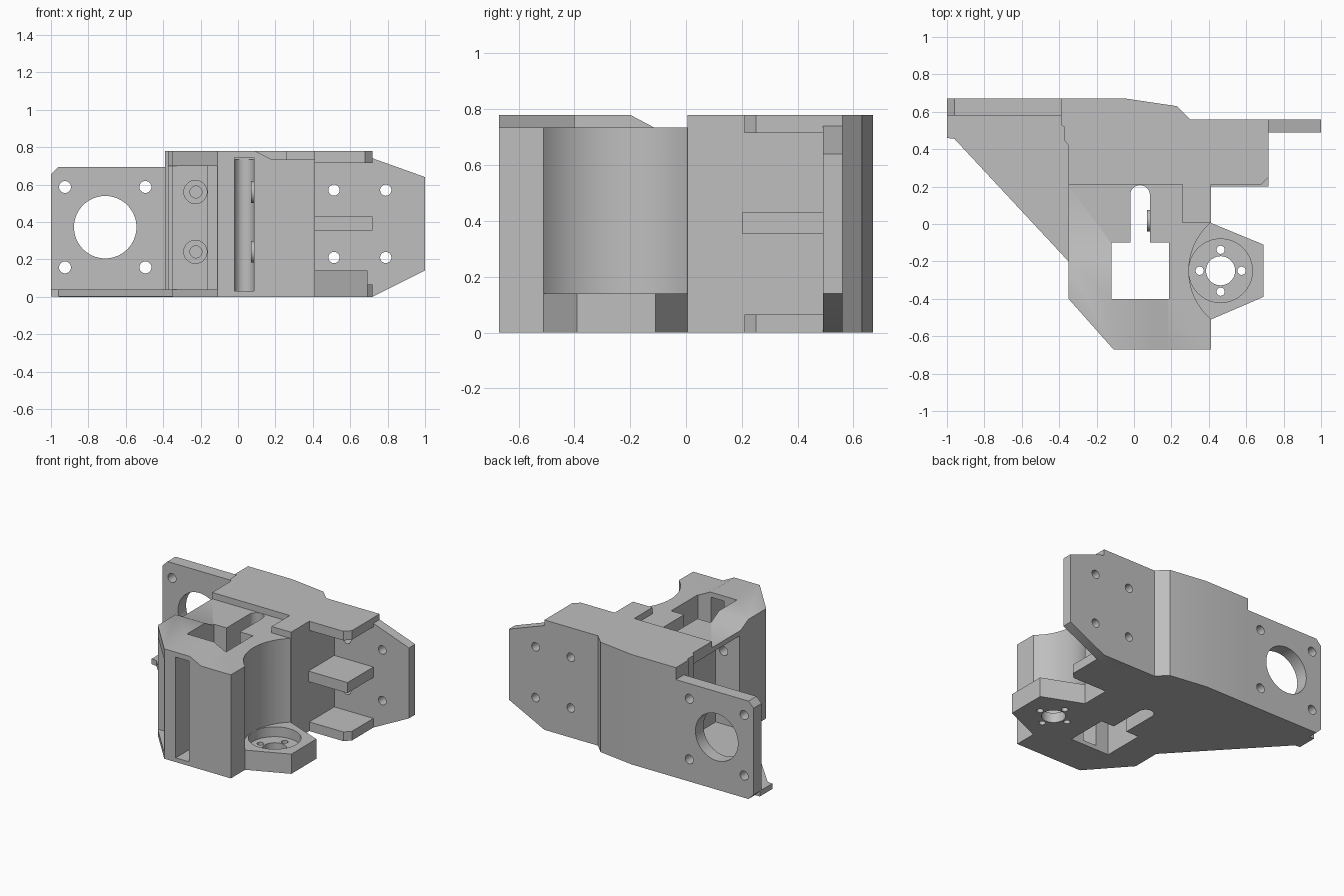
import bpy, bmesh, math
from mathutils import Matrix, Vector

old = bpy.data.objects.get("Cube")
if old:
    bpy.data.objects.remove(old, do_unlink=True)

GREY = (0.52, 0.52, 0.52, 1)
grey = bpy.data.materials.new("grey plastic")
grey.use_nodes = True
grey.diffuse_color = GREY
grey.node_tree.nodes["Principled BSDF"].inputs["Base Color"].default_value = GREY


def finish(name, bm):
    bmesh.ops.recalc_face_normals(bm, faces=bm.faces)
    mesh = bpy.data.meshes.new(name)
    bm.to_mesh(mesh)
    bm.free()
    mesh.materials.append(grey)
    ob = bpy.data.objects.new(name, mesh)
    bpy.context.collection.objects.link(ob)
    return ob


def prism(name, pts, lo, hi, axis="Z"):
    """Extrude an outline along an axis; points hold the other two coordinates in order."""
    k = "XYZ".index(axis)
    bm = bmesh.new()
    face = bm.faces.new([bm.verts.new((*p[:k], lo, *p[k:])) for p in pts])
    new = bmesh.ops.extrude_face_region(bm, geom=[face])["geom"]
    step = Vector((0, 0, 0))
    step[k] = hi - lo
    bmesh.ops.translate(bm, vec=step, verts=[v for v in new if isinstance(v, bmesh.types.BMVert)])
    return finish(name, bm)


def box(name, x0, x1, y0, y1, z0, z1):
    return prism(name, [(x0, y0), (x1, y0), (x1, y1), (x0, y1)], z0, z1)


def rod(name, centre, r, depth, axis="Z"):
    bm = bmesh.new()
    turn = {"Z": Matrix(), "Y": Matrix.Rotation(math.pi / 2, 4, "X"),
            "X": Matrix.Rotation(math.pi / 2, 4, "Y")}[axis]
    bmesh.ops.create_cone(bm, cap_ends=True, segments=64 if r > 0.1 else 28, radius1=r,
                          radius2=r, depth=depth, matrix=Matrix.Translation(centre) @ turn)
    return finish(name, bm)


def cut(target, cutters):
    for c in cutters:
        mod = target.modifiers.new("cut", "BOOLEAN")
        mod.operation, mod.solver, mod.object = "DIFFERENCE", "EXACT", c
    bpy.context.view_layer.update()
    mesh = bpy.data.meshes.new_from_object(target.evaluated_get(bpy.context.evaluated_depsgraph_get()))
    target.modifiers.clear()
    target.data = mesh
    for c in cutters:
        bpy.data.objects.remove(c, do_unlink=True)


# Front block: raised corner with sloped sides, tool pocket, keyway, hollow and bolt bar
front = prism("front_block", [(-.35, -.4), (-.11, -.67), (.413, -.67), (.413, .005), (.26, .005),
                              (.26, .21), (-.35, .21)], 0, .78)
cutters = [
    prism("right_slope_cutter", [(.09, .78), (.18, .735), (.6, .735), (.6, .9), (.09, .9)], -.8, .4, "Y"),
    prism("back_slope_cutter", [(-.2, .78), (-.115, .735), (.4, .735), (.4, .9), (-.2, .9)], -.6, .6, "X"),
    box("pocket_cutter", -.12, .187, -.4, -.1, -.1, .9),
    box("keyway_cutter", -.02, .085, -.11, .155, -.1, .9),
    rod("keyway_end_cutter", (.0325, .155, .4), .0525, 1),
    box("front_slot_cutter", -.02, .085, -.8, -.39, .03, .745),
    rod("hollow_cutter", (.635, -.25, .64), .342, 1),
    box("corner_recess_cutter", -.5, -.113, -.8, -.43, .04, .70),
    box("bar_front_cutter", -.5, -.163, -.5, -.395, .04, .70),
    box("side_recess_cutter", -.5, -.163, -.1, .3, .04, .70),
    rod("hub_recess_cutter", (.463, -.25, .17), .17, .2),
]
for z in (.24, .56):
    cutters += [rod("bolt_cutter", (-.225, -.25, z), .032, .6, "Y"),
                rod("counterbore_cutter", (-.228, -.395, z), .062, .04, "Y")]
cut(front, cutters)

# Bolt heads standing proud of the keyway wall
for z in (.24, .56):
    rod("keyway_bolt_head", (.079, .017, z), .058, .02, "X")

# Rear block continuing the side recess
rear = prism("rear_block", [(-.35, .21), (.26, .21), (.26, .005), (.413, .005), (.413, .56), (.3, .56),
                            (.23, .63), (-.04, .67), (-.39, .67), (-.39, .53), (-.375, .52),
                            (-.375, .45), (-.35, .42)], 0, .78)
cut(rear, [box("rear_recess_cutter", -.5, -.163, .1, .45, .04, .70)])

# Motor plate with a round opening and four screw holes
motor = prism("motor_plate", [(-.96, 0), (-.38, 0), (-.38, .695), (-.96, .695), (-1, .655), (-1, .04)],
              .58, .67, "Y")
cut(motor, [rod("motor_cutter", (-.71, .6, .372), .167, .5, "Y")] +
    [rod("screw_cutter", (x, .6, z), .032, .5, "Y") for x in (-.925, -.495) for z in (.157, .587)])

# Thin floor bracing the motor plate
prism("floor_web", [(-1, .46), (-.96, .455), (-.35, -.2), (-.34, .6), (-1, .6)], .002, .04)

# Mounting plate with tapered end
mount = prism("mounting_plate", [(.4, 0), (.72, 0), (1, .14), (1, .64), (.72, .74), (.72, .78), (.4, .78)],
              .49, .56, "Y")
cut(mount, [rod("screw_cutter", (x, .5, z), .03, .5, "Y") for x in (.513, .79) for z in (.21, .57)])

# Three shelves between block and mounting plate
clipped = [(.4, .21), (.68, .21), (.72, .25), (.72, .5), (.4, .5)]
for name, lo, hi in (("bottom_shelf", 0, .065), ("top_shelf", .715, .78)):
    prism(name, clipped, lo, hi)
box("middle_shelf", .4, .72, .2, .5, .355, .43)

# Hub flange: recessed, with centre hole and four small holes
flange = prism("hub_flange", [(.413, .005), (.692, -.11), (.692, -.39), (.413, -.51)], 0, .14)
hub_holes = [(.463, -.25, .078)] + [(.463 + .112 * math.cos(a), -.25 + .112 * math.sin(a), .022)
                                    for a in (i * math.pi / 2 for i in range(4))]
for part in (flange, front):
    holes = [rod("hub_cutter", (x, y, .1), r, .6) for x, y, r in hub_holes]
    if part is flange:
        holes.append(rod("hub_recess_cutter", (.463, -.25, .17), .17, .2))
    cut(part, holes)

# Smooth round walls, keep edges crisp
bpy.ops.object.select_all(action="DESELECT")
for ob in bpy.context.collection.objects:
    if ob.type == "MESH" and ob.data.materials and ob.data.materials[0] == grey:
        ob.select_set(True)
        bpy.context.view_layer.objects.active = ob
bpy.ops.object.shade_smooth_by_angle(angle=math.radians(30))
